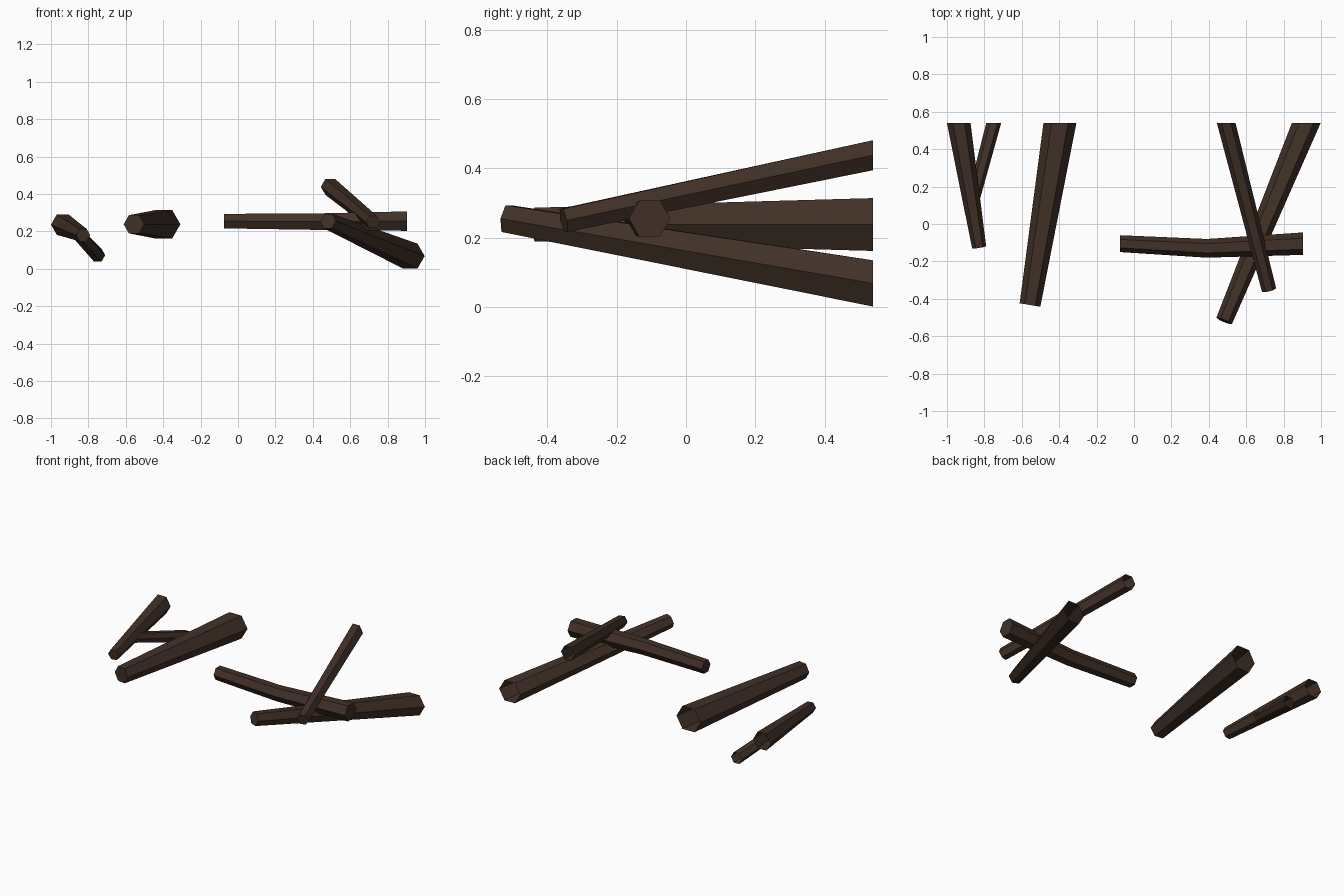
import bpy, bmesh, math
from mathutils import Vector

if "Cube" in bpy.data.objects:
    bpy.data.objects.remove(bpy.data.objects["Cube"])

bark = bpy.data.materials.new("dark_bark")
bark.diffuse_color = (0.052, 0.030, 0.020, 1)
bark.use_nodes = True
bark.node_tree.nodes["Principled BSDF"].inputs["Base Color"].default_value = bark.diffuse_color

SIDES = 6


def branch(name, rings, flat_start=False, flat_end=True, cap_end=False):
    """Tapered six-sided log through rings of (x, y, z, radius).
    A flat end is cut square to the world axis the log mainly follows."""
    pts = [Vector(r[:3]) for r in rings]
    bm = bmesh.new()
    loops = []
    last = len(pts) - 1
    for i, p in enumerate(pts):
        d = (pts[min(i + 1, last)] - pts[max(i - 1, 0)]).normalized()
        if (i == 0 and flat_start) or (i == last and flat_end):
            d = Vector((1, 0, 0)) if abs(d.x) > abs(d.y) else Vector((0, 1, 0))
        side = d.cross(Vector((0, 0, 1))).normalized()
        up = side.cross(d)
        loop = []
        for k in range(SIDES):
            a = math.tau * k / SIDES
            loop.append(bm.verts.new(p + rings[i][3] * (side * math.cos(a) + up * math.sin(a))))
        loops.append(loop)
    for a, b in zip(loops, loops[1:]):
        for k in range(SIDES):
            n = (k + 1) % SIDES
            bm.faces.new((a[k], a[n], b[n], b[k]))
    bm.faces.new(loops[0])
    if cap_end:
        bm.faces.new(loops[-1])
    bmesh.ops.recalc_face_normals(bm, faces=bm.faces)
    me = bpy.data.meshes.new(name)
    bm.to_mesh(me)
    bm.free()
    me.materials.append(bark)
    ob = bpy.data.objects.new(name, me)
    bpy.context.collection.objects.link(ob)
    return ob


BACK = 0.54  # plane where the logs are cut off, left open

# left pair: a branch and its fork
branch("left_branch", [(-0.828, -0.125, 0.18, 0.038), (-0.937, BACK, 0.236, 0.063)])
branch("left_fork", [(-0.868, 0.10, 0.20, 0.034), (-0.75, BACK, 0.073, 0.040)])
# thick middle log
branch("thick_log", [(-0.556, -0.433, 0.238, 0.056), (-0.396, BACK, 0.238, 0.088)])
# right crossing logs
branch("low_right_log", [(0.482, -0.518, 0.255, 0.045), (0.921, BACK, 0.068, 0.077)])
branch("high_right_branch", [(0.722, -0.353, 0.25, 0.039), (0.493, BACK, 0.438, 0.050)])
# bent log lying across the others
branch("cross_log", [(-0.075, -0.105, 0.255, 0.045), (0.39, -0.130, 0.252, 0.050),
                     (0.904, -0.105, 0.255, 0.060)], flat_start=True, cap_end=True)
